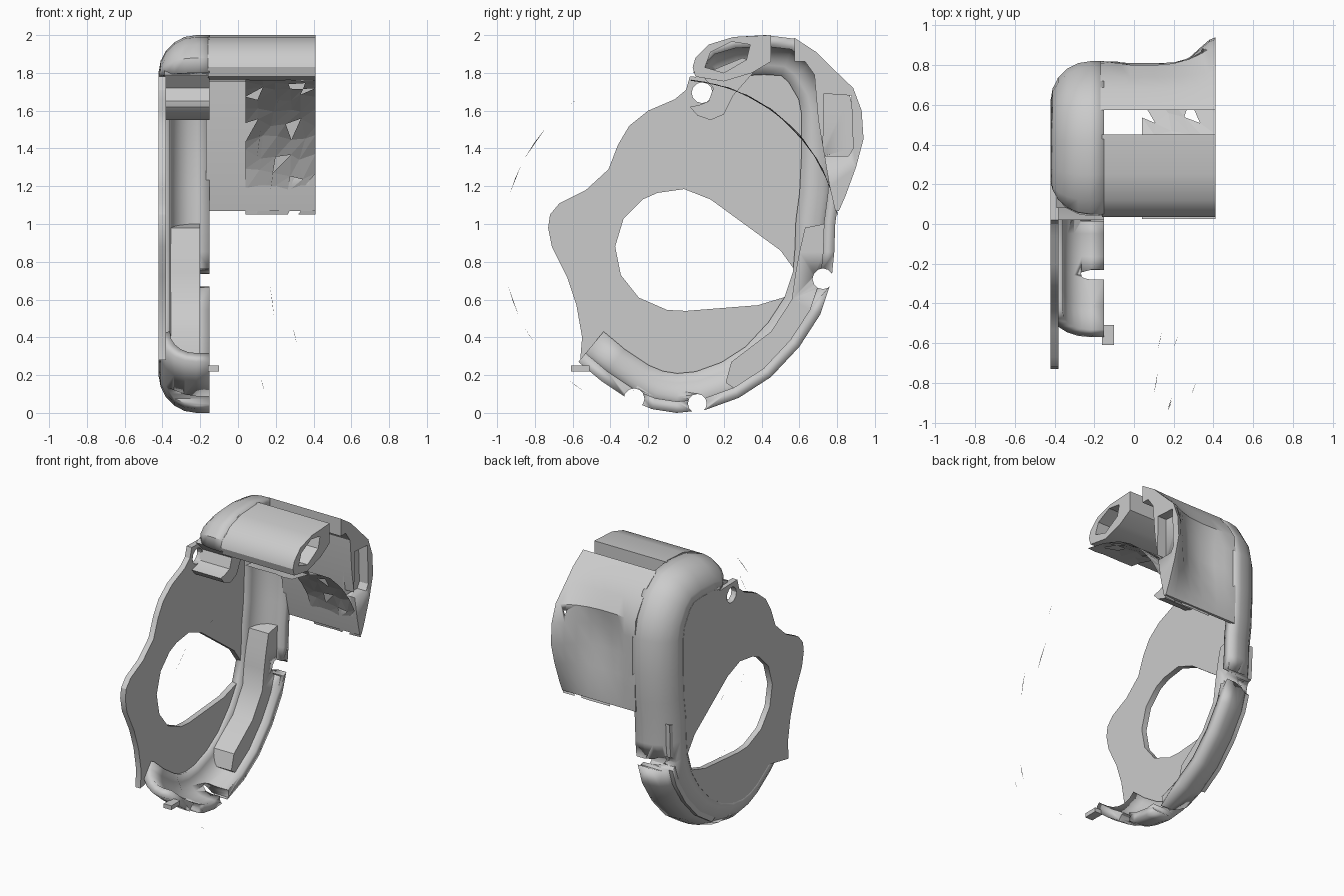
import bpy, bmesh, math, random
from mathutils import Vector

if "Cube" in bpy.data.objects:
    bpy.data.objects.remove(bpy.data.objects["Cube"])

random.seed(4)


def finish(obj, angle=30):
    bpy.ops.object.select_all(action='DESELECT')
    obj.select_set(True)
    bpy.context.view_layer.objects.active = obj
    bpy.ops.object.shade_smooth_by_angle(angle=math.radians(angle))


def mesh_object(name, verts, faces, recalc=True):
    me = bpy.data.meshes.new(name)
    me.from_pydata(verts, [], faces)
    if recalc:
        bm = bmesh.new()
        bm.from_mesh(me)
        bmesh.ops.recalc_face_normals(bm, faces=bm.faces)
        bm.to_mesh(me)
        bm.free()
    obj = bpy.data.objects.new(name, me)
    bpy.context.collection.objects.link(obj)
    return obj


def prism(name, loops, x0, x1):
    """Extrude (y, z) outlines along x; later loops are holes."""
    cu = bpy.data.curves.new(name, 'CURVE')
    cu.dimensions = '2D'
    cu.fill_mode = 'BOTH'
    cu.extrude = (x1 - x0) / 2
    for loop in loops:
        sp = cu.splines.new('POLY')
        sp.points.add(len(loop) - 1)
        for p, (y, z) in zip(sp.points, loop):
            p.co = (y, z, 0, 1)
        sp.use_cyclic_u = True
    obj = bpy.data.objects.new(name, cu)
    bpy.context.collection.objects.link(obj)
    obj.location.x = (x0 + x1) / 2
    obj.rotation_euler = (math.pi / 2, 0, math.pi / 2)
    bpy.ops.object.select_all(action='DESELECT')
    obj.select_set(True)
    bpy.context.view_layer.objects.active = obj
    bpy.ops.object.convert(target='MESH')
    obj = bpy.context.view_layer.objects.active
    bm = bmesh.new()
    bm.from_mesh(obj.data)
    bmesh.ops.remove_doubles(bm, verts=bm.verts, dist=1e-5)
    bmesh.ops.recalc_face_normals(bm, faces=bm.faces)
    bm.to_mesh(obj.data)
    bm.free()
    finish(obj)
    return obj


def circle(y, z, r, n=12):
    return [(y + r * math.cos(2 * math.pi * i / n), z + r * math.sin(2 * math.pi * i / n))
            for i in range(n)]


def offset(path, d):
    """Shift an open path to its left (inward)."""
    out = []
    for i, p in enumerate(path):
        a, b = Vector(path[max(i - 1, 0)]), Vector(path[min(i + 1, len(path) - 1)])
        t = (b - a).normalized()
        out.append((p[0] - t.y * d, p[1] + t.x * d))
    return out


def cut(obj, cutter):
    m = obj.modifiers.new('cut', 'BOOLEAN')
    m.operation = 'DIFFERENCE'
    m.object = cutter
    cutter.hide_render = True
    cutter.hide_set(True)


# Outer contour in (y, z): lower left, around the right side, to the tube
rim = [(-.57, .27), (-.45, .17), (-.3, .07), (-.18, .02), (-.05, 0), (.1, .015), (.28, .08),
       (.45, .19), (.6, .35), (.71, .52), (.77, .7), (.785, .85), (.79, 1), (.81, 1.15),
       (.82, 1.35), (.82, 1.6), (.79, 1.74), (.7, 1.89), (.58, 1.98), (.42, 2), (.25, 1.99),
       (.12, 1.95), (.05, 1.88), (.04, 1.8)]

# Rounded outer shell
rows = [(-.15, 0)] + [(-.22 - .2 * math.sin(a), .2 * (1 - math.cos(a)))
                      for a in [math.radians(18 * k) for k in range(6)]]
n = len(rim)
verts = [(x, y, z) for x, d in rows for y, z in offset(rim, d)]
faces = [(r * n + c, r * n + n + c, r * n + n + c + 1, r * n + c + 1)
         for r in range(len(rows) - 1) for c in range(n - 1)]
shell = mesh_object('outer_shell', verts, faces, recalc=False)
sol = shell.modifiers.new('thickness', 'SOLIDIFY')
sol.thickness = .06
sol.offset = -1
finish(shell)

# Face plate with large opening and small eyelet
left_edge = [(.02, 1.78), (0, 1.71), (-.06, 1.66), (-.2, 1.6), (-.3, 1.52), (-.36, 1.42),
             (-.41, 1.29), (-.53, 1.18), (-.67, 1.11), (-.72, 1.05), (-.73, .98), (-.71, .88),
             (-.63, .72), (-.58, .57), (-.55, .4), (-.56, .28)]
opening = [(-.375, .88), (-.33, 1.03), (-.23, 1.13), (-.15, 1.165), (-.01, 1.185), (.13, 1.13),
           (.5, .86), (.58, .75), (.545, .62), (.38, .57), (0, .54), (-.1, .545), (-.25, .61),
           (-.345, .73)]
prism('face_plate', [left_edge + offset(rim, .19)[1:], opening, circle(.085, 1.695, .055)],
      -.42, -.38)

# Inner ledges of the rim
inner = offset(rim, .055)
ledge = prism('side_ledge', [inner[6:13] + [(.73, 1), (.63, .98), (.6, .85), (.58, .74), (.56, .6),
              (.45, .43), (.24, .27), (.21, .16)]], -.385, -.2)
foot = prism('bottom_ledge', [inner[:5] + [(-.02, .11), (-.35, .14), (-.4, .25), (-.55, .37)]],
             -.385, -.17)

# Gaps through the rim
for i, (y, z, r) in enumerate([(-.275, .075, .055), (.06, .05, .05), (.725, .71, .055)]):
    c = prism('gap_cutter_%d' % i, [circle(y, z, r)], -.6, 0)
    for part in (shell, ledge, foot):
        cut(part, c)

# Small tab at the lower left end
prism('locking_tab', [[(-.61, .22), (-.51, .22), (-.51, .25), (-.61, .25)]], -.16, -.1)

# Curved skirt around the eyelet
prism('eyelet_skirt', [[(.02, 1.62), (.06, 1.575), (.13, 1.55), (.2, 1.58), (.25, 1.68),
      (.39, 1.84), (.3, 1.88), (.08, 1.79), (.145, 1.72), (.12, 1.65), (.07, 1.63)]], -.39, -.15)

# Tube with an angular bore
prism('top_tube', [[(.05, 1.78), (.2, 1.755), (.35, 1.8), (.45, 1.86), (.45, 2), (.25, 1.99),
      (.12, 1.95), (.05, 1.88), (.035, 1.83)],
      [(.1, 1.83), (.13, 1.91), (.24, 1.965), (.34, 1.95), (.32, 1.87), (.2, 1.8)]], -.16, .41)

# Side grip wall: dished in the middle and flared at its free end
outer = [(.81, 1.07), (.815, 1.15), (.82, 1.3), (.82, 1.45), (.82, 1.6), (.81, 1.72),
         (.74, 1.83), (.68, 1.91), (.575, 1.985)]
back = [(.575, 1.86), (.63, 1.86), (.68, 1.79), (.7, 1.55), (.76, 1.2), (.79, 1.07)]
flare = [0, .03, .08, .12, .11, .075, .03, .01, 0]
dish = [0, .005, .025, .045, .045, .01, 0, 0, 0]
stations = [(-.17, 0, 0), (-.08, 0, .1), (-.02, 0, .8), (.1, 0, 1), (.2, .12, 1),
            (.28, .35, .5), (.34, .65, .1), (.38, .9, 0), (.41, 1, 0)]
verts = []
for x, f, d in stations:
    verts += [(x, y + f * a - d * b, z) for (y, z), a, b in zip(outer, flare, dish)]
    verts += [(x, y, z) for y, z in back]
n = len(outer) + len(back)
last = (len(stations) - 1) * n
faces = [(r + c, r + (c + 1) % n, r + n + (c + 1) % n, r + n + c)
         for r in range(0, last, n) for c in range(n)]
faces += [tuple(range(n)), tuple(range(last, last + n))]
wall = mesh_object('side_grip_wall', verts, faces)
finish(wall)
cut(wall, prism('pocket_cutter', [[(.725, 1.36), (.86, 1.36), (.885, 1.4), (.875, 1.68),
                                   (.73, 1.69)]], .34, .5))

# Ragged thin liner under the tube
cols, lines = 10, 5
verts, faces = [], []
for i in range(cols + 1):
    for j in range(lines + 1):
        a = math.radians(10 + 75 * (i + random.uniform(-.3, .3) * (0 < i < cols)) / cols)
        x = .04 + .37 * (j + random.uniform(-.3, .3) * (0 < j < lines)) / lines
        r = .865 + random.uniform(-.004, .004)
        verts.append((x, -.05 + r * math.cos(a), .9 + r * math.sin(a)))
for i in range(cols):
    for j in range(lines):
        k = i * (lines + 1) + j
        for tri in ((k, k + 1, k + lines + 2), (k, k + lines + 2, k + lines + 1)):
            if random.random() > .12:
                faces.append(tri)
mesh_object('ragged_liner', verts, faces)

# Loose slivers left over from the liner's far side
verts, faces = [], []
for a0, a1, x in [(164, 154, .17), (152, 140, .1), (130, 126, .2), (194, 204, .17),
                  (208, 214, .29), (229, 236, .12)]:
    for a, dx in ((a0, 0), (a1, .02), ((a0 + a1) / 2, .012)):
        a = math.radians(a)
        verts.append((x + dx, .01 + .98 * math.cos(a), .9 + .95 * math.sin(a)))
    faces.append(tuple(range(len(verts) - 3, len(verts))))
mesh_object('loose_slivers', verts, faces)
